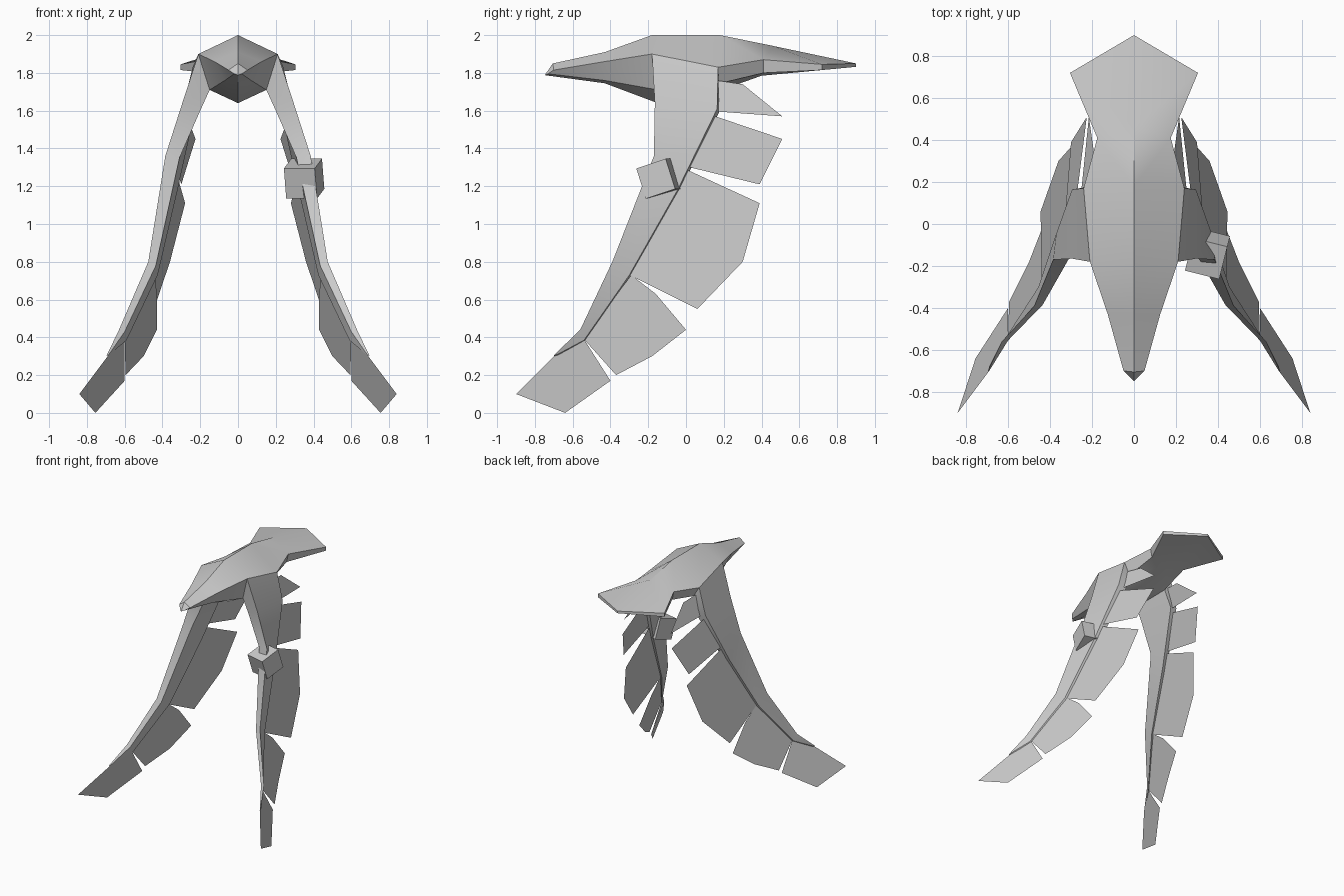
import bpy, bmesh, math

if "Cube" in bpy.data.objects:
    bpy.data.objects.remove(bpy.data.objects["Cube"])

grey = bpy.data.materials.new("plumage grey")
grey.diffuse_color = (0.6, 0.6, 0.6, 1)
grey.use_nodes = True
grey.node_tree.nodes["Principled BSDF"].inputs["Base Color"].default_value = grey.diffuse_color


def finish(name, bm, mirror=True, smooth=True):
    bmesh.ops.remove_doubles(bm, verts=bm.verts, dist=0.0005)
    bmesh.ops.recalc_face_normals(bm, faces=bm.faces)
    mesh = bpy.data.meshes.new(name)
    bm.to_mesh(mesh)
    bm.free()
    mesh.materials.append(grey)
    ob = bpy.data.objects.new(name, mesh)
    bpy.context.collection.objects.link(ob)
    bpy.ops.object.select_all(action='DESELECT')
    ob.select_set(True)
    bpy.context.view_layer.objects.active = ob
    if mirror:
        mod = ob.modifiers.new("mirror", 'MIRROR')
        mod.use_clip = True
        bpy.ops.object.modifier_apply(modifier=mod.name)
    if smooth:
        bpy.ops.object.shade_smooth_by_angle(angle=math.radians(30))
    return ob


def rings(bm, sections):
    return [[bm.verts.new(p) for p in s] for s in sections]


bm = bmesh.new()

# Half body, beak to tail: ridge, side, lower side, keel
body = rings(bm, [
    [(0, -.705, 1.85), (.05, -.70, 1.815), (.02, -.73, 1.795), (0, -.748, 1.788)],
    [(0, -.43, 1.91), (.125, -.43, 1.86), (.07, -.43, 1.76), (0, -.43, 1.745)],
    [(0, -.18, 2.0), (.21, -.18, 1.90), (.15, -.15, 1.71), (0, -.15, 1.64)],
    [(0, .18, 2.0), (.24, .17, 1.83), (.18, .16, 1.74), (0, .16, 1.70)],
    [(0, .46, 1.943), (.175, .41, 1.87), (.16, .41, 1.80), (0, .40, 1.785)],
    [(0, .90, 1.85), (.305, .72, 1.845), (.305, .72, 1.815), (0, .90, 1.832)],
])
for i in range(5):
    for k in range(3):
        if (i, k) != (2, 1):  # shoulder opening
            bm.faces.new((body[i][k], body[i + 1][k], body[i + 1][k + 1], body[i][k + 1]))
bm.faces.new(body[0])
bm.faces.new(body[-1])

# Wing arm, shoulder to tip: outer front, outer back, inner back, inner front
arm = rings(bm, [
    [(.21, -.18, 1.90), (.24, .17, 1.83), (.18, .16, 1.74), (.15, -.15, 1.71)],
    [(.295, -.165, 1.64), (.295, .165, 1.61), (.23, .175, 1.59), (.20, -.15, 1.60)],
    [(.385, -.17, 1.36), (.37, -.045, 1.18), (.32, -.03, 1.18), (.31, -.165, 1.35)],
    [(.475, -.39, .80), (.455, -.30, .73), (.425, -.29, .73), (.435, -.385, .78)],
    [(.63, -.56, .44), (.61, -.54, .385), (.59, -.53, .385), (.60, -.555, .43)],
    [(.695, -.70, .305), (.69, -.68, .31), (.685, -.68, .305), (.69, -.70, .30)],
])
for a, b in zip(arm, arm[1:]):
    for k in range(4):
        n = (k + 1) % 4
        bm.faces.new((a[k], b[k], b[n], a[n]))
bm.faces.new(arm[-1])
finish("body_and_wings", bm)

# Thin feather plates hanging behind each arm
feathers = [
    [(.25, .17, 1.595), (.205, .165, 1.76), (.185, .30, 1.74), (.215, .51, 1.57)],
    [(.27, .155, 1.57), (.225, .51, 1.45), (.30, .39, 1.21), (.33, .02, 1.30)],
    [(.33, .01, 1.285), (.28, .39, 1.11), (.36, .30, .80), (.445, .06, .55),
     (.44, -.30, .73), (.35, -.05, 1.18)],
    [(.44, -.29, .73), (.43, -.16, .63), (.43, 0, .44), (.50, -.18, .30),
     (.595, -.37, .20), (.60, -.54, .39)],
    [(.60, -.54, .39), (.60, -.40, .17), (.755, -.64, 0), (.84, -.90, .10), (.69, -.70, .30)],
]
for i, pts in enumerate(feathers):
    bm = bmesh.new()
    bm.faces.new([bm.verts.new(p) for p in pts])
    finish("feathers_%d" % (i + 1), bm, smooth=False)

# Tilted block strapped to one wing
bpy.ops.mesh.primitive_cube_add(size=.168, location=(.35, -.14, 1.24),
                                rotation=(math.radians(18), 0, math.radians(-14)))
block = bpy.context.object
block.name = "wing_block"
block.data.materials.append(grey)
